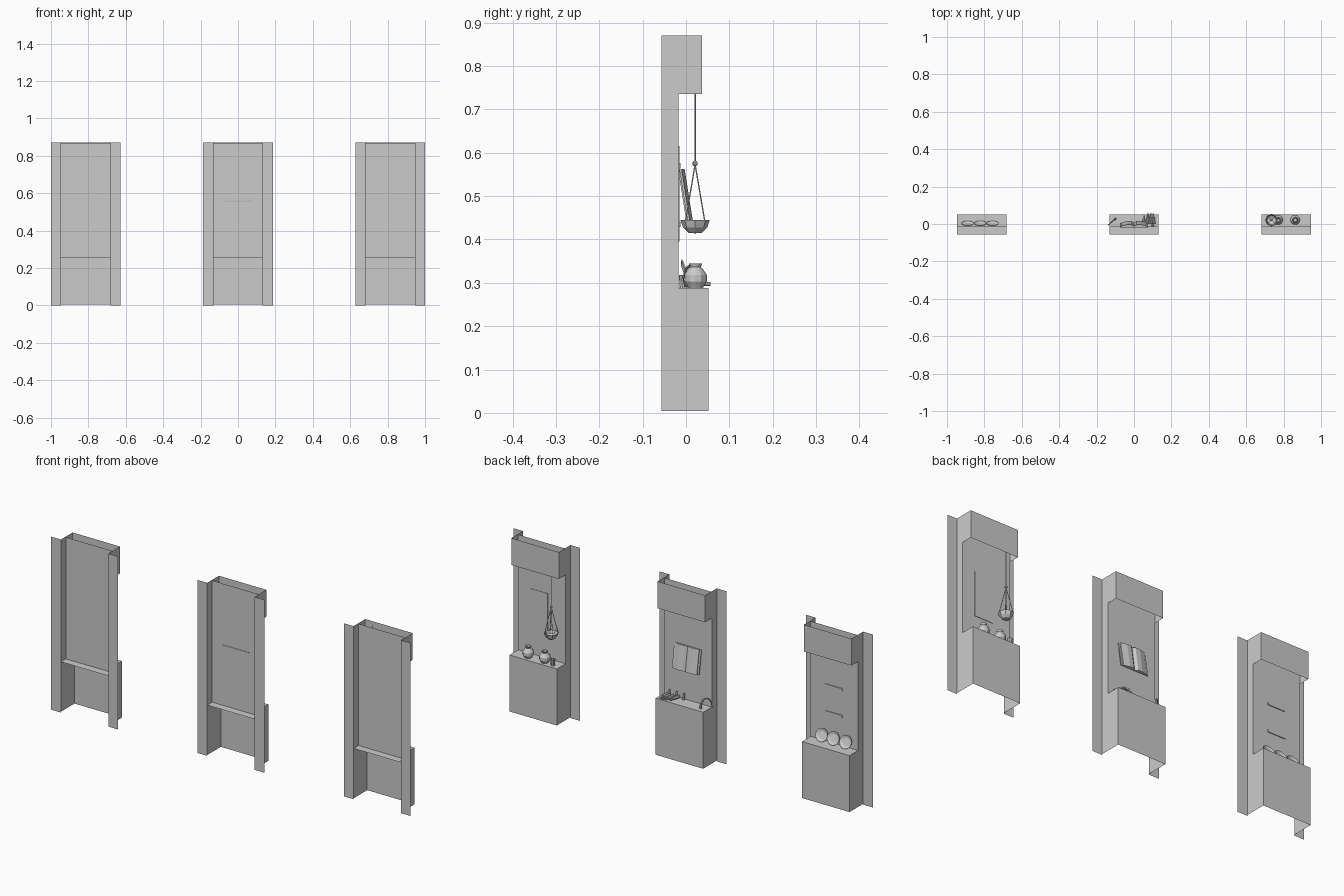
import bpy, bmesh, math
from mathutils import Vector, Matrix

if "Cube" in bpy.data.objects:
    bpy.data.objects.remove(bpy.data.objects["Cube"])

grey = bpy.data.materials.new("plain_grey")
grey.diffuse_color = (0.6, 0.6, 0.6, 1)
grey.use_nodes = True
grey.node_tree.nodes["Principled BSDF"].inputs["Base Color"].default_value = grey.diffuse_color


def finish(name, bm, smooth=False):
    me = bpy.data.meshes.new(name)
    bm.to_mesh(me)
    bm.free()
    me.materials.append(grey)
    for p in me.polygons:
        p.use_smooth = smooth
    ob = bpy.data.objects.new(name, me)
    bpy.context.collection.objects.link(ob)
    return ob


def sheet(name, polys):
    """Thin surfaces from a few polygons."""
    bm = bmesh.new()
    for poly in polys:
        bm.faces.new([bm.verts.new(p) for p in poly])
    bmesh.ops.remove_doubles(bm, verts=bm.verts, dist=1e-5)
    return finish(name, bm)


def box(name, c, s):
    bm = bmesh.new()
    bmesh.ops.create_cube(bm, size=1, matrix=Matrix.Translation(c) @ Matrix.Diagonal((*s, 1)))
    return finish(name, bm)


def rod(name, a, b, r1, r2=None, sides=8):
    """Round bar or cone between two points."""
    a, b = Vector(a), Vector(b)
    d = b - a
    m = Matrix.Translation((a + b) / 2) @ d.to_track_quat('Z', 'Y').to_matrix().to_4x4()
    bm = bmesh.new()
    bmesh.ops.create_cone(bm, cap_ends=True, segments=sides, radius1=r1,
                          radius2=r1 if r2 is None else r2, depth=d.length, matrix=m)
    return finish(name, bm)


def lathe(name, profile, m, sides=12):
    """Turn a (radius, height) profile round the local z axis."""
    bm = bmesh.new()
    vs = [bm.verts.new((r, 0, z)) for r, z in profile]
    es = [bm.edges.new(p) for p in zip(vs, vs[1:])]
    bmesh.ops.spin(bm, geom=vs + es, cent=(0, 0, 0), axis=(0, 0, 1),
                   angle=2 * math.pi, steps=sides, use_duplicate=False)
    bmesh.ops.remove_doubles(bm, verts=bm.verts, dist=1e-5)
    bmesh.ops.recalc_face_normals(bm, faces=bm.faces)
    bmesh.ops.transform(bm, matrix=m, verts=bm.verts)
    return finish(name, bm)


# Wall niche: flanges, stepped sides, counter, back panel and header
H, BACK, PANEL, HEAD, FRONT = 0.87, -0.056, -0.017, 0.037, 0.052
TOP, LEDGE, LOW = 0.288, 0.255, 0.735
HALF = 0.132


def across(cx, y0, z0, y1, z1):
    l, r = cx - HALF, cx + HALF
    return [(l, y0, z0), (r, y0, z0), (r, y1, z1), (l, y1, z1)]


def niche(cx):
    faces = [across(cx, FRONT, 0.004, FRONT, TOP), across(cx, FRONT, TOP, PANEL, TOP),
             across(cx, PANEL, LEDGE, PANEL, TOP), across(cx, PANEL, TOP, PANEL, H - 0.003),
             across(cx, HEAD, LOW, HEAD, H), across(cx, BACK, LEDGE, PANEL, LEDGE)]
    for s in (-1, 1):
        x, xo = cx + s * HALF, cx + s * 0.186
        for y, za, zb in ((FRONT, 0.004, TOP), (PANEL, TOP, LOW), (HEAD, LOW, H)):
            faces.append([(x, BACK, za), (x, y, za), (x, y, zb), (x, BACK, zb)])
        faces.append([(x, BACK, 0), (xo, BACK, 0), (xo, BACK, H), (x, BACK, H)])
    sheet("wall_niche", faces)


for cx in (-0.814, 0, 0.814):
    niche(cx)

# Left niche: leaning plates and two flat bars
for x in (-0.89, -0.822, -0.757):
    m = Matrix.Translation((x, -0.004, 0.32)) @ Matrix.Rotation(math.radians(-68), 4, 'X')
    lathe("plate", [(0, 0), (0.02, 0), (0.033, 0.006), (0.033, 0.009), (0.02, 0.003), (0, 0.003)], m, 16)
for z in (0.435, 0.57):
    box("flat_bar", (-0.812, PANEL + 0.002, z), (0.096, 0.004, 0.012))

# Middle niche: open book leaning on the panel
half = [(0, 0.005), (0.012, 0.014), (0.035, 0.015), (0.066, 0.008), (0.066, 0.004),
        (0.075, 0.004), (0.075, 0)]
outline = half + [(-x, y) for x, y in reversed(half)][:-1]
bm = bmesh.new()
base = bm.faces.new([bm.verts.new((x, y, 0)) for x, y in outline])
ext = bmesh.ops.extrude_face_region(bm, geom=[base])
bmesh.ops.translate(bm, vec=(0, 0, 0.122),
                    verts=[g for g in ext["geom"] if isinstance(g, bmesh.types.BMVert)])
bmesh.ops.recalc_face_normals(bm, faces=bm.faces)
bmesh.ops.transform(bm, verts=bm.verts, matrix=Matrix.Translation((0, 0.001, 0.44))
                    @ Matrix.Rotation(math.radians(9), 4, 'X'))
finish("open_book", bm)

# Middle niche: small bottles lying on the counter
for x, y0, lean in ((0.045, -0.01, 0.01), (0.07, 0.0, 0.005), (0.09, 0.0, 0), (0.107, 0.0, -0.004)):
    a, b, c = (x, y0, 0.297), (x + lean, y0 + 0.036, 0.297), (x + lean, y0 + 0.056, 0.297)
    rod("bottle", a, b, 0.008)
    rod("bottle_neck", b, c, 0.004, 0.005)
for x in (0.02, 0.06, 0.1):
    rod("standing_vial", (x, -0.008, TOP), (x, -0.012, 0.318), 0.007, 0.004)

# Middle niche: curved horn
arc = [Vector((-0.12 + 0.02 * math.cos(t), 0.01 + 0.018 * math.cos(t), 0.29 + 0.05 * math.sin(t)))
       for t in [i * math.pi / 6 for i in range(7)]]
for i, (a, b) in enumerate(zip(arc, arc[1:])):
    rod("horn", a, b, 0.006 - 0.0008 * i, 0.0052 - 0.0008 * i)

# Right niche: hanging scale pan
sx, sy = 0.735, 0.021
rod("hanging_rod", (sx, sy, 0.575), (sx, sy, 0.86), 0.0018)
lathe("rod_knob", [(0, -0.008), (0.006, -0.003), (0.006, 0.003), (0, 0.008)],
      Matrix.Translation((sx, sy, 0.575)), 8)
lathe("scale_pan", [(0, 0.414), (0.015, 0.415), (0.028, 0.428), (0.034, 0.445), (0.031, 0.445),
                    (0.025, 0.43), (0, 0.419)], Matrix.Translation((sx, sy, 0)), 8)
for k in range(4):
    t = math.pi / 4 + k * math.pi / 2
    rod("pan_cord", (sx, sy, 0.573),
        (sx + 0.031 * math.cos(t), sy + 0.031 * math.sin(t), 0.444), 0.0015, sides=6)

# Right niche: pots, cup and the flush plate on the panel
pot = [(0, 0), (0.017, 0), (0.026, 0.015), (0.026, 0.03), (0.016, 0.045), (0.012, 0.048),
       (0.015, 0.056), (0.011, 0.056), (0.009, 0.046), (0, 0.044)]
for x, s in ((0.862, 1.0), (0.77, 1.0)):
    lathe("pot", [(r * s, z * s) for r, z in pot], Matrix.Translation((x, 0.022, TOP)))
lathe("cup", [(0, 0), (0.009, 0), (0.012, 0.032), (0.01, 0.032), (0.007, 0.004), (0, 0.004)],
      Matrix.Translation((0.72, 0.03, TOP)), 10)
box("flush_plate", (0.83, PANEL + 0.001, 0.505), (0.1, 0.002, 0.22))
